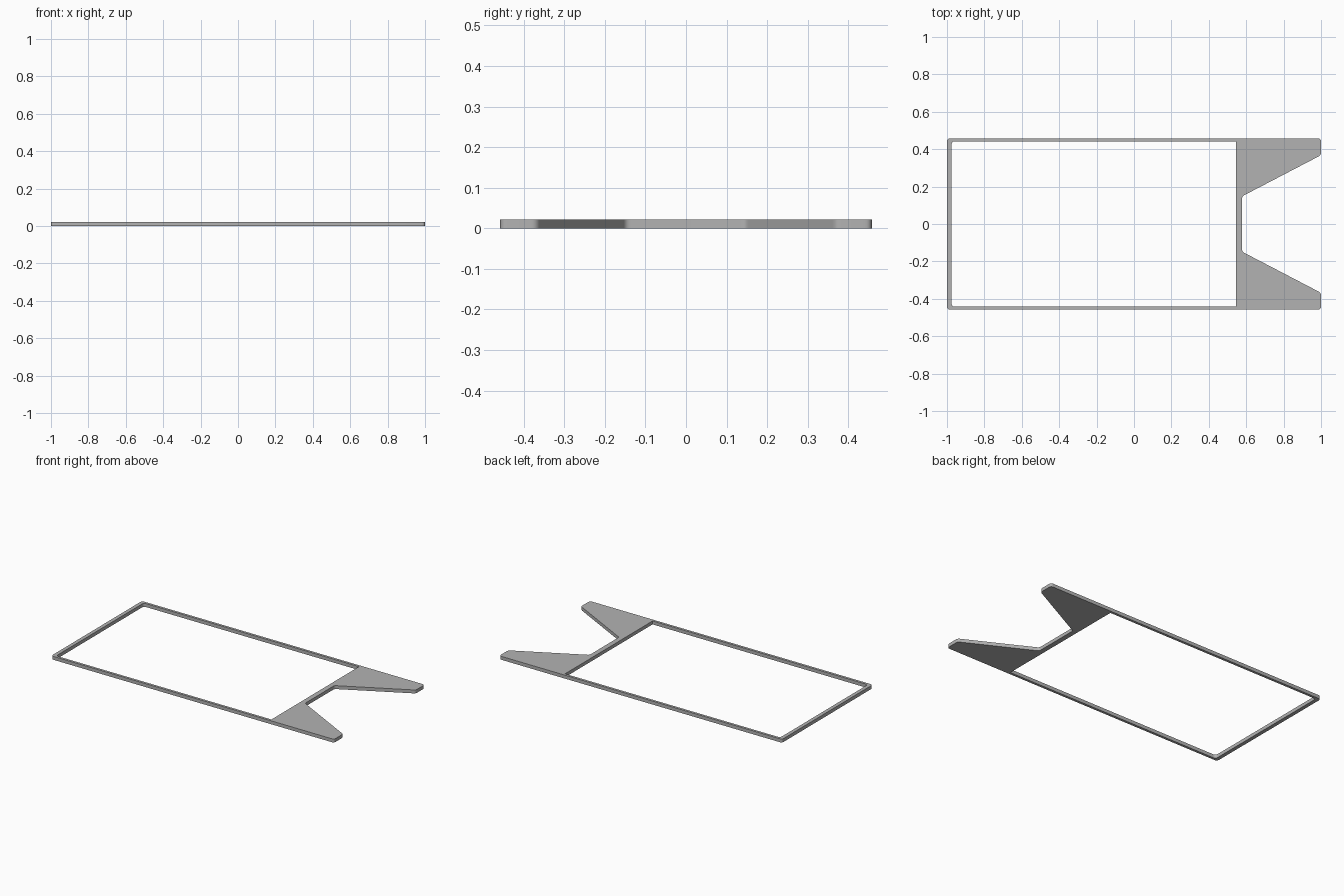
import bpy
from mathutils import Vector

cube = bpy.data.objects.get("Cube")
if cube:
    bpy.data.objects.remove(cube, do_unlink=True)

THICKNESS = 0.022

grey = bpy.data.materials.new("mid_grey")
grey.use_nodes = True
colour = (0.45, 0.45, 0.45, 1)
grey.diffuse_color = colour
grey.node_tree.nodes["Principled BSDF"].inputs["Base Color"].default_value = colour


def rounded(corners, steps=6):
    """Turn (x, y, setback) corners into an outline with rounded corners."""
    outline = []
    for i, (x, y, setback) in enumerate(corners):
        p = Vector((x, y))
        if not setback:
            outline.append(p)
            continue
        before = Vector(corners[i - 1][:2])
        after = Vector(corners[(i + 1) % len(corners)][:2])
        a = p + (before - p).normalized() * setback
        b = p + (after - p).normalized() * setback
        for s in range(steps + 1):
            t = s / steps
            outline.append(a * (1 - t) ** 2 + p * (2 * t * (1 - t)) + b * t ** 2)
    return outline


def mirrored(half):
    """Complete an outline from its +y half."""
    return half + [(x, -y, r) for x, y, r in reversed(half)]


# Outer edge with two tapering prongs, and the rectangular opening
outer = mirrored([(-1, 0.458, 0.018), (1, 0.458, 0.018),
                  (1, 0.368, 0.014), (0.578, 0.148, 0.012)])
opening = mirrored([(-0.976, 0.442, 0.02), (0.546, 0.442, 0)])

# Filled flat profile, thickened into a plate
profile = bpy.data.curves.new("frame_profile", "CURVE")
profile.dimensions = "2D"
profile.fill_mode = "BOTH"
profile.extrude = THICKNESS / 2
for corners in (outer, opening):
    points = rounded(corners)
    spline = profile.splines.new("POLY")
    spline.points.add(len(points) - 1)
    for point, p in zip(spline.points, points):
        point.co = (p.x, p.y, 0, 1)
    spline.use_cyclic_u = True

frame = bpy.data.objects.new("forked_frame", profile)
bpy.context.collection.objects.link(frame)
frame.location.z = THICKNESS / 2
profile.materials.append(grey)

# Convert to a mesh, smooth only around the rounded corners
bpy.ops.object.select_all(action="DESELECT")
frame.select_set(True)
bpy.context.view_layer.objects.active = frame
bpy.ops.object.convert(target="MESH")
bpy.ops.object.mode_set(mode="EDIT")
bpy.ops.mesh.select_all(action="SELECT")
bpy.ops.mesh.remove_doubles(threshold=0.0001)
bpy.ops.mesh.normals_make_consistent(inside=False)
bpy.ops.object.mode_set(mode="OBJECT")
bpy.ops.object.shade_smooth_by_angle()
